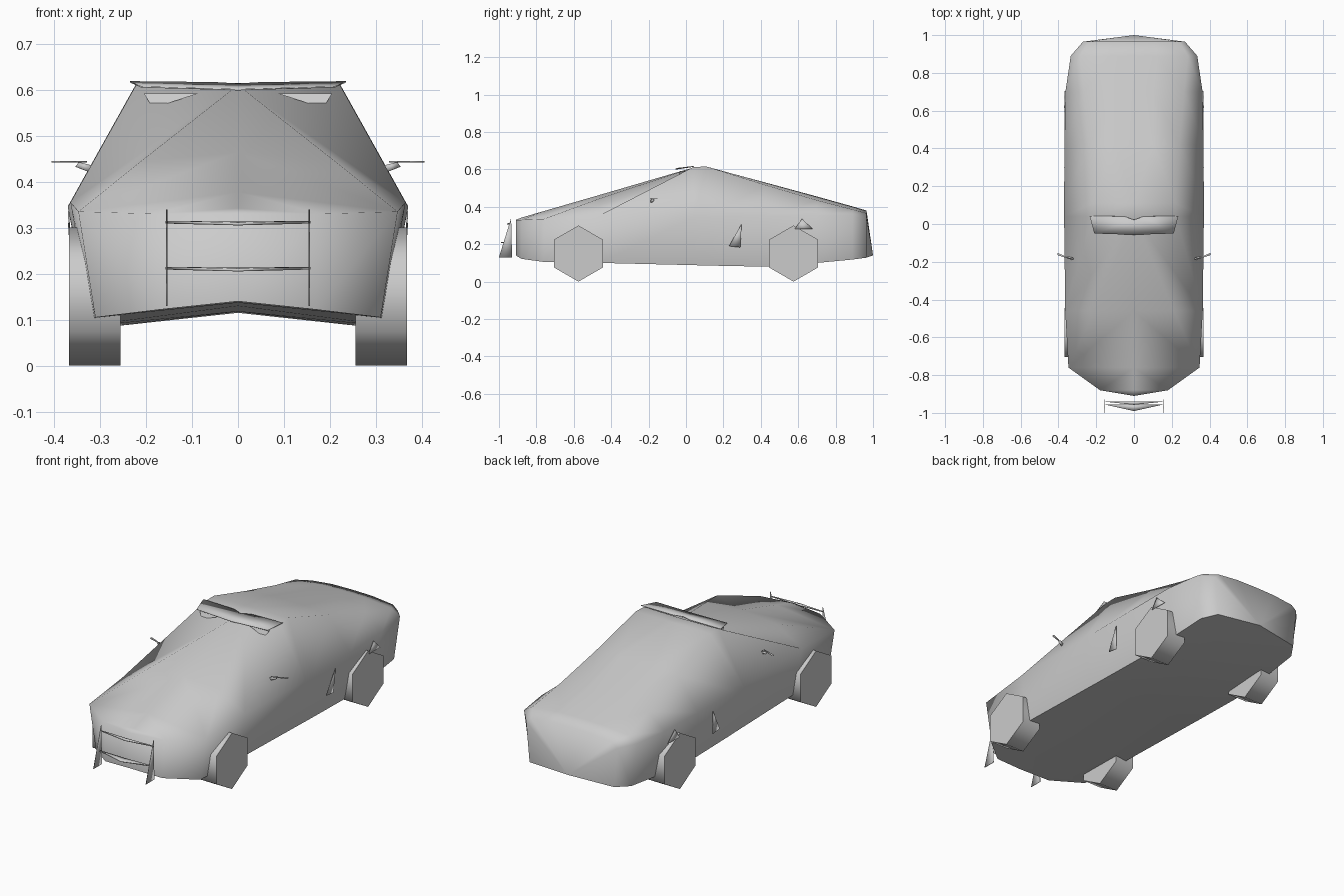
import bpy, bmesh, math

cube = bpy.data.objects.get("Cube")
if cube:
    bpy.data.objects.remove(cube, do_unlink=True)

GREY = (0.6, 0.6, 0.6, 1)
mat = bpy.data.materials.new("light grey")
mat.use_nodes = True
mat.diffuse_color = GREY
mat.node_tree.nodes["Principled BSDF"].inputs["Base Color"].default_value = GREY


def finish(bm, name, angle=40, mirror=False, thick=0):
    bmesh.ops.remove_doubles(bm, verts=bm.verts, dist=0.0005)
    bmesh.ops.recalc_face_normals(bm, faces=bm.faces)
    me = bpy.data.meshes.new(name)
    bm.to_mesh(me)
    bm.free()
    me.materials.append(mat)
    ob = bpy.data.objects.new(name, me)
    bpy.context.collection.objects.link(ob)
    if mirror:
        m = ob.modifiers.new("mirror", 'MIRROR')
        m.use_clip = True
    if thick:
        s = ob.modifiers.new("thickness", 'SOLIDIFY')
        s.thickness, s.offset = thick, 0
    bpy.ops.object.select_all(action='DESELECT')
    ob.select_set(True)
    bpy.context.view_layer.objects.active = ob
    bpy.ops.object.shade_smooth_by_angle(angle=math.radians(angle))
    return ob


def plate(name, pts, thick=0.003, mirror=True):
    bm = bmesh.new()
    bm.faces.new([bm.verts.new(p) for p in pts])
    return finish(bm, name, 30, mirror, thick)


# Body: half rings from nose to tail, each listing (x, z) for
# floor middle, sill, belt, roof edge, bonnet crease, top middle
rings = [
    (-.91, [(0, .14), (0, .14), (0, .33), (0, .33), (0, .33), (0, .33)]),
    (-.88, [(0, .14), (.17, .122), (.18, .33), (.18, .33), (.18, .33), (0, .342)]),
    (-.76, [(0, .137), (.31, .105), (.347, .335), (.347, .335), (.347, .335), (0, .377)]),
    (-.46, [(0, .13), (.32, .1), (.364, .355), (.364, .355), (.21, .445), (0, .464)]),
    (.04, [(0, .12), (.32, .088), (.37, .345), (.22, .613), (0, .61), (0, .61)]),
    (.11, [(0, .118), (.32, .086), (.37, .346), (.22, .615), (0, .614), (0, .614)]),
    (.42, [(0, .115), (.32, .08), (.368, .35), (.24, .518), (.1, .53), (0, .531)]),
    (.7, [(0, .122), (.31, .1), (.363, .355), (.265, .435), (.1, .453), (0, .455)]),
    (.89, [(0, .132), (.3, .118), (.335, .355), (.285, .386), (.12, .4), (0, .402)]),
    (.965, [(0, .138), (.25, .128), (.27, .34), (.24, .365), (.12, .378), (0, .38)]),
]
bm = bmesh.new()
loft = [[bm.verts.new((x, y, z)) for x, z in pts] for y, pts in rings]
for a, b in zip(loft, loft[1:]):
    for i in range(len(a) - 1):
        bm.faces.new((a[i], a[i + 1], b[i + 1], b[i]))
# Tail panel leans back towards the bumper
low = bm.verts.new((0, 1, .14))
tail = loft[-1]
for a, b in zip(tail, tail[1:]):
    bm.faces.new((a, b, low))
bmesh.ops.remove_doubles(bm, verts=bm.verts, dist=0.0005)
bmesh.ops.dissolve_degenerate(bm, edges=bm.edges, dist=0.0005)
finish(bm, "body", 75, True)

# Six-sided wheels
for end, y in (("front", -.575), ("rear", .575)):
    for side, s in (("left", 1), ("right", -1)):
        bm = bmesh.new()
        inner, outer = [], []
        for k in range(6):
            a = k * math.pi / 3
            py, pz = y + .15 * math.sin(a), .15 + .15 * math.cos(a)
            inner.append(bm.verts.new((s * .255, py, pz)))
            outer.append(bm.verts.new((s * .367, py, pz)))
        bm.faces.new(inner)
        bm.faces.new(outer)
        for k in range(6):
            n = (k + 1) % 6
            bm.faces.new((inner[k], inner[n], outer[n], outer[k]))
        finish(bm, f"{end}_{side}_wheel", 65)

# Roof bar with a notch at the rear, and its hanging lamps
plate("roof_bar", [(0, -.057, .6), (.21, -.05, .606), (.235, .043, .617),
                   (.05, .04, .615), (0, .022, .612)])
bm = bmesh.new()
lamp = [bm.verts.new(p) for p in ((.085, -.03, .592), (.205, -.03, .592),
                                  (.185, -.045, .56), (.19, .03, .592))]
for i, j, k in ((0, 1, 2), (0, 2, 3), (1, 2, 3), (0, 1, 3)):
    bm.faces.new((lamp[i], lamp[j], lamp[k]))
finish(bm, "roof_lamps", 30, True)

# Door mirrors on short stalks
plate("mirror_plates", [(.328, -.19, .443), (.405, -.165, .443),
                        (.405, -.153, .443), (.36, -.172, .443)])
plate("mirror_stalks", [(.318, -.185, .435), (.326, -.185, .422),
                        (.352, -.175, .432), (.345, -.175, .442)], .008)

# Front guard: upright fins joined by two slim bars
plate("guard_fins", [(.155, -1, .13), (.155, -.93, .13), (.155, -.935, .34)])
for name, z, back, tip in (("upper_guard_bar", .31, -.94, -.957),
                           ("lower_guard_bar", .21, -.955, -.99)):
    plate(name, [(0, back, z), (.158, back, z + .002), (0, tip, z - .002)], .006)

# Small triangular fins on the flanks
plate("flank_fins", [(.36, .23, .19), (.36, .29, .183), (.368, .298, .31)])
plate("rear_arch_fins", [(.366, .58, .28), (.368, .62, .335), (.366, .68, .28)])
